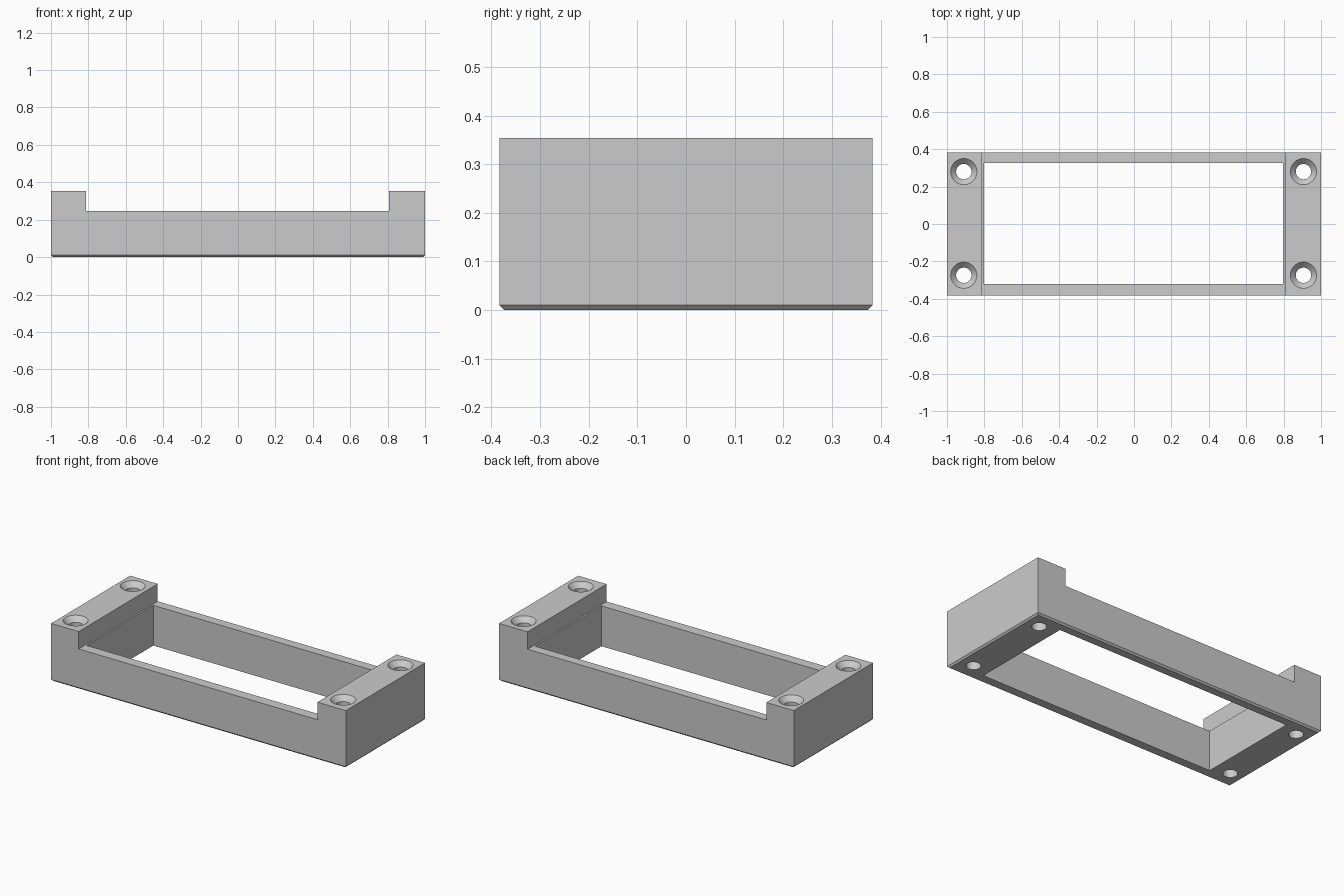
import bpy
import bmesh
from mathutils import Matrix

if "Cube" in bpy.data.objects:
    bpy.data.objects.remove(bpy.data.objects["Cube"], do_unlink=True)

HALF_Y, TOP, RIM = 0.383, 0.354, 0.247
CHAMFER = 0.01
HOLE_R, SINK_R, SINK_DEPTH = 0.041, 0.07, 0.03

grey = bpy.data.materials.new("plain grey")
grey.use_nodes = True
grey.diffuse_color = (0.6, 0.6, 0.6, 1)
grey.node_tree.nodes["Principled BSDF"].inputs["Base Color"].default_value = (0.6, 0.6, 0.6, 1)


def to_object(name, bm):
    bmesh.ops.recalc_face_normals(bm, faces=bm.faces)
    mesh = bpy.data.meshes.new(name)
    bm.to_mesh(mesh)
    bm.free()
    mesh.materials.append(grey)
    obj = bpy.data.objects.new(name, mesh)
    bpy.context.collection.objects.link(obj)
    return obj


def cut(target, cutter):
    cutter.hide_render = True
    mod = target.modifiers.new("cut", "BOOLEAN")
    mod.operation = "DIFFERENCE"
    mod.solver = "EXACT"
    mod.object = cutter
    bpy.context.view_layer.objects.active = target
    bpy.ops.object.modifier_apply(modifier=mod.name)
    bpy.data.objects.remove(cutter, do_unlink=True)


# Frame body: raised end blocks joined by lower side rails
profile = [(-1, 0), (1, 0), (1, TOP), (0.807, TOP), (0.807, RIM),
           (-0.813, RIM), (-0.813, TOP), (-1, TOP)]
bm = bmesh.new()
face = bm.faces.new([bm.verts.new((x, -HALF_Y, z)) for x, z in profile])
side = bmesh.ops.extrude_face_region(bm, geom=[face])
bmesh.ops.translate(bm, vec=(0, 2 * HALF_Y, 0),
                    verts=[v for v in side["geom"] if isinstance(v, bmesh.types.BMVert)])
bmesh.ops.recalc_face_normals(bm, faces=bm.faces)

# Small chamfer around the outer bottom edge
bottom = [e for e in bm.edges if all(v.co.z < 0.001 for v in e.verts)]
bmesh.ops.bevel(bm, geom=bottom, offset=CHAMFER, segments=1, affect="EDGES")
frame = to_object("mounting_frame", bm)

# Rectangular opening
bm = bmesh.new()
bmesh.ops.create_cube(bm, size=1, matrix=Matrix.Translation((-0.003, 0.003, 0.2))
                      @ Matrix.Diagonal((1.6, 0.645, 1, 1)))
cut(frame, to_object("opening_cutter", bm))

# Countersunk screw holes in the end blocks
for sx in (-1, 1):
    for sy in (-1, 1):
        bm = bmesh.new()
        over = 0.01
        steps = [(HOLE_R, -0.1), (HOLE_R, TOP - SINK_DEPTH), (SINK_R, TOP),
                 (SINK_R, TOP + over)]
        rings = []
        for r, z in steps:
            ring = bmesh.ops.create_circle(bm, segments=48, radius=r,
                                           matrix=Matrix.Translation((0, 0, z)))
            rings.append(ring["verts"])
        for low, high in zip(rings, rings[1:]):
            for i in range(len(low)):
                bm.faces.new((low[i - 1], low[i], high[i], high[i - 1]))
        bm.faces.new(rings[0])
        bm.faces.new(rings[-1])
        bmesh.ops.translate(bm, verts=bm.verts, vec=(sx * 0.908 - 0.002, sy * 0.277 + 0.003, 0))
        cut(frame, to_object("screw_hole_cutter", bm))

bpy.ops.object.select_all(action="DESELECT")
frame.select_set(True)
bpy.context.view_layer.objects.active = frame
bpy.ops.object.shade_smooth_by_angle(angle=0.5)
